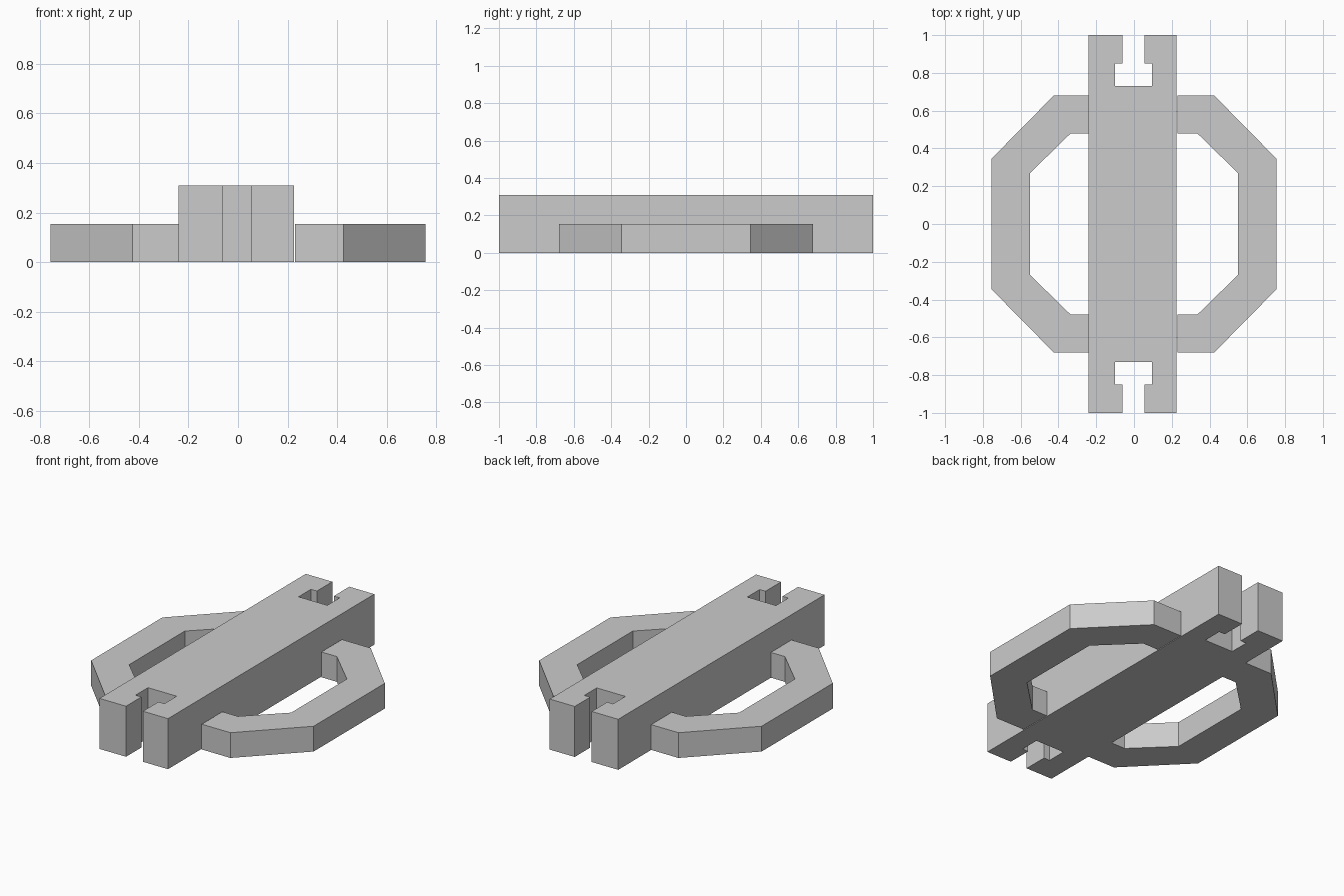
import bpy
import bmesh

cube = bpy.data.objects.get("Cube")
if cube:
    bpy.data.objects.remove(cube, do_unlink=True)

grey = bpy.data.materials.new("light_grey")
grey.use_nodes = True
colour = (0.6, 0.6, 0.6, 1)
grey.diffuse_color = colour
grey.node_tree.nodes["Principled BSDF"].inputs["Base Color"].default_value = colour


def extrude_outline(name, outline, height):
    """Raise a flat outline from the ground into a solid part."""
    bm = bmesh.new()
    base = bm.faces.new([bm.verts.new((x, y, 0)) for x, y in outline])
    result = bmesh.ops.extrude_face_region(bm, geom=[base], use_keep_orig=True)
    top = [v for v in result["geom"] if isinstance(v, bmesh.types.BMVert)]
    bmesh.ops.translate(bm, verts=top, vec=(0, 0, height))
    bmesh.ops.recalc_face_normals(bm, faces=bm.faces)
    mesh = bpy.data.meshes.new(name)
    bm.to_mesh(mesh)
    bm.free()
    mesh.materials.append(grey)
    obj = bpy.data.objects.new(name, mesh)
    bpy.context.collection.objects.link(obj)
    return obj


def mirror_y(half):
    """Close a half outline by reflecting it front to back."""
    return half + [(x, -y) for x, y in reversed(half)]


# Central bar with a keyhole slot through each end
bar_half = [(-0.24, 1), (-0.06, 1), (-0.06, 0.85), (-0.10, 0.85), (-0.10, 0.73),
            (0.095, 0.73), (0.095, 0.85), (0.055, 0.85), (0.055, 1), (0.225, 1)]
extrude_outline("central_bar", mirror_y(bar_half), 0.31)

# Angular side handles: outer edge, then inner edge back to the start
outer = mirror_y([(0.23, 0.68), (0.425, 0.68), (0.755, 0.345)])
inner = mirror_y([(0.23, 0.48), (0.335, 0.48), (0.55, 0.27)])
handle = outer + inner[::-1]
for name, side in (("left_handle", 1), ("right_handle", -1)):
    extrude_outline(name, [(side * x, y) for x, y in handle], 0.155)
